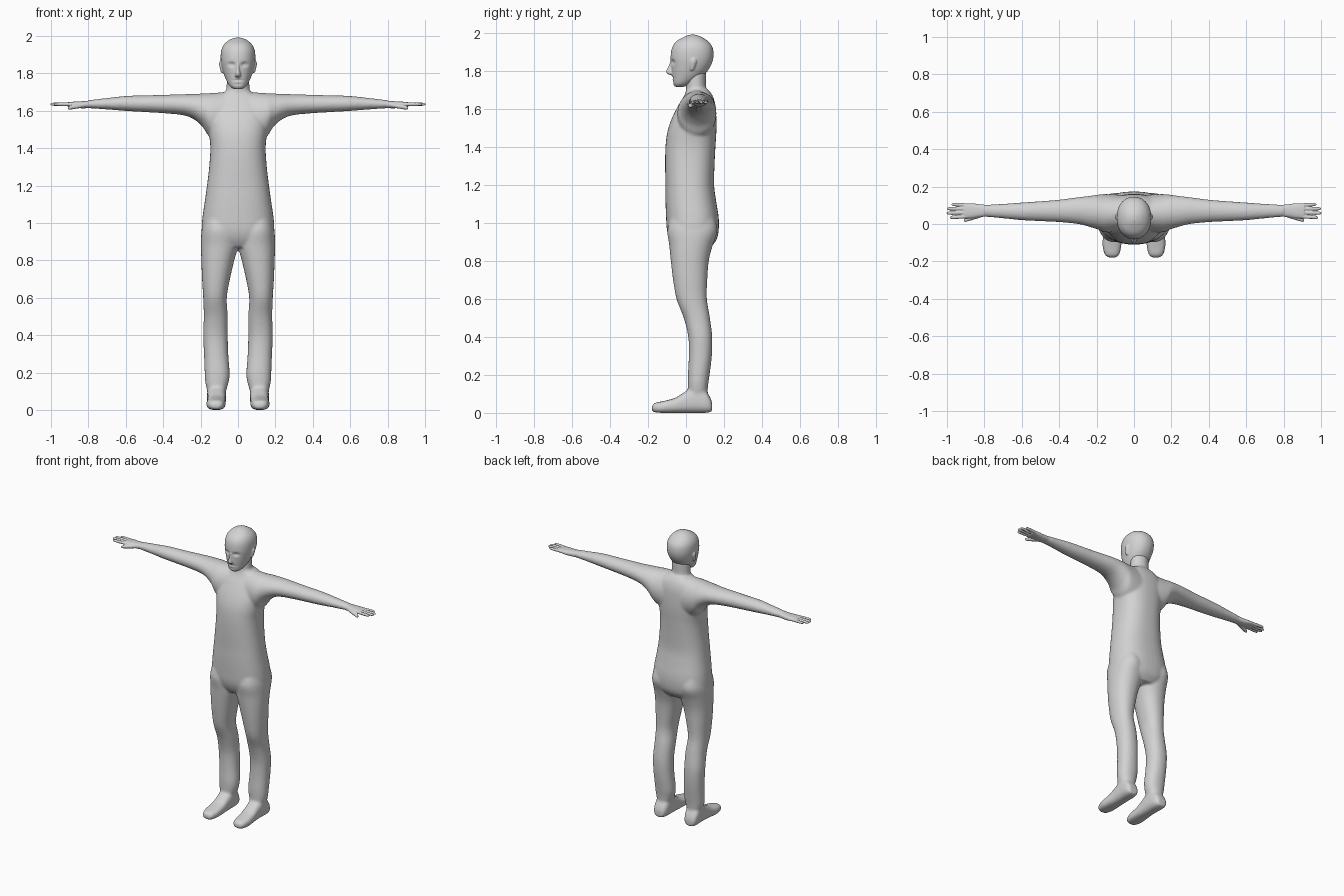
import bpy, bmesh, math
from mathutils import Matrix

cube = bpy.data.objects.get("Cube")
if cube:
    bpy.data.objects.remove(cube, do_unlink=True)

skin = bpy.data.materials.new("light grey")
skin.use_nodes = True
grey = (0.65, 0.65, 0.65, 1)
skin.diffuse_color = grey
skin.node_tree.nodes["Principled BSDF"].inputs["Base Color"].default_value = grey


def spline(rows, steps):
    """Catmull-Rom refinement of a list of section rows."""
    result = []
    last = len(rows) - 1
    for i in range(last):
        a, b, c, d = (rows[max(i - 1, 0)], rows[i], rows[i + 1], rows[min(i + 2, last)])
        for k in range(steps):
            t = k / steps
            result.append([q + t * ((r - p) + t * (2 * p - 5 * q + 4 * r - s
                           + t * (3 * q - p - 3 * r + s))) / 2
                           for p, q, r, s in zip(a, b, c, d)])
    return result + [list(rows[last])]


def loft(bm, axis, rows, power=2, side=1, count=40, steps=5):
    """Skin rounded sections; row = position, low and high u, low and high v."""
    rings = []
    for t, u_low, u_high, v_low, v_high in spline(rows, steps):
        ring = []
        for i in range(count):
            angle = math.tau * i / count
            c, s = math.cos(angle), math.sin(angle)
            u = (u_low + u_high + (u_high - u_low) * math.copysign(abs(c) ** (2 / power), c)) / 2
            v = (v_low + v_high + (v_high - v_low) * math.copysign(abs(s) ** (2 / power), s)) / 2
            x, y, z = {"x": (t, u, v), "y": (u, t, v), "z": (u, v, t)}[axis]
            ring.append(bm.verts.new((x * side, y, z)))
        rings.append(ring)
    for low, high in zip(rings, rings[1:]):
        for i in range(count):
            j = (i + 1) % count
            bm.faces.new((low[i], low[j], high[j], high[i]))
    bm.faces.new(rings[0][::-1])
    bm.faces.new(rings[-1])
    return [v for ring in rings for v in ring]


def centred(rows):
    """Rows given as position, half width, front, back."""
    return [(t, -w, w, front, back) for t, w, front, back in rows]


def finish(name, bm, voxel, smoothing):
    """Fuse overlapping shells into one smooth skin."""
    bmesh.ops.recalc_face_normals(bm, faces=bm.faces[:])
    mesh = bpy.data.meshes.new(name)
    bm.to_mesh(mesh)
    bm.free()
    mesh.materials.append(skin)
    obj = bpy.data.objects.new(name, mesh)
    bpy.context.collection.objects.link(obj)
    fuse = obj.modifiers.new("fuse", 'REMESH')
    fuse.mode = 'VOXEL'
    fuse.voxel_size = voxel
    fuse.use_smooth_shade = True
    relax = obj.modifiers.new("relax", 'SMOOTH')
    relax.factor = 0.5
    relax.iterations = smoothing
    return obj


# Torso and neck
body = bmesh.new()
loft(body, "z", centred([
    (.87, .1, -.06, .13), (.91, .17, -.085, .16), (.96, .193, -.1, .172),
    (1.03, .19, -.105, .172), (1.12, .177, -.108, .158), (1.2, .166, -.108, .148),
    (1.3, .154, -.11, .15), (1.4, .148, -.108, .155), (1.48, .155, -.098, .16),
    (1.55, .16, -.075, .16), (1.62, .15, -.04, .155), (1.67, .12, -.01, .14),
    (1.705, .065, .003, .115)]), power=2.4)
loft(body, "z", centred([
    (1.6, .08, -.02, .13), (1.68, .07, -.002, .115), (1.72, .062, 0, .105),
    (1.8, .06, 0, .105)]))

arm = [(.06, -.04, .155, 1.42, 1.7), (.15, -.045, .16, 1.46, 1.694),
       (.19, -.03, .157, 1.515, 1.692), (.24, -.015, .15, 1.557, 1.69),
       (.3, 0, .143, 1.577, 1.688), (.4, .01, .13, 1.587, 1.685),
       (.5, .015, .122, 1.593, 1.682), (.6, .02, .115, 1.599, 1.679),
       (.7, .03, .108, 1.607, 1.668), (.81, .04, .102, 1.614, 1.655)]
leg = [(.09, .068, .162, .01, .112), (.15, .05, .175, .01, .117),
       (.2, .045, .178, .01, .124), (.3, .052, .182, .015, .136),
       (.4, .055, .186, .012, .138), (.5, .055, .183, -.012, .126),
       (.6, .06, .186, -.05, .11), (.7, .043, .192, -.068, .112),
       (.8, .02, .196, -.08, .12), (.88, 0, .198, -.088, .14),
       (.96, .01, .195, -.098, .166), (1.03, .03, .18, -.08, .15)]
foot = [(-.18, .098, .135, .012, .035), (-.165, .08, .155, .003, .052),
        (-.12, .068, .168, 0, .062), (-.06, .066, .166, 0, .078),
        (-.01, .066, .163, 0, .108), (.05, .064, .165, 0, .14),
        (.1, .067, .165, 0, .12), (.128, .078, .157, .004, .08),
        (.138, .09, .145, .01, .05)]
for side in (-1, 1):
    loft(body, "x", arm, side=side)
    loft(body, "z", leg, power=2.2, side=side)
    loft(body, "y", foot, power=2.7, side=side)
finish("body", body, .008, 6)

# Hands: palm, four fingers and thumb
palm = [(.77, .043, .1, 1.616, 1.655), (.83, .036, .106, 1.613, 1.651),
        (.87, .031, .111, 1.617, 1.649), (.91, .032, .109, 1.623, 1.646)]


def digit(bm, start, end, radius, side):
    rows = []
    for t, scale in ((0, 1), (.5, 1), (.9, .85), (1, .35)):
        x, y, z = (a + (b - a) * t for a, b in zip(start, end))
        r = radius * scale
        rows.append((x, y - r, y + r, z - r, z + r))
    loft(bm, "x", rows, side=side, count=16)


for side, label in ((-1, "right"), (1, "left")):
    hand = bmesh.new()
    loft(hand, "x", palm, power=2.4, side=side)
    for y, tip_y, tip_x in ((.041, .034, .985), (.061, .058, 1.002),
                            (.081, .082, 1.0), (.1, .105, .975)):
        digit(hand, (.88, y, 1.634), (tip_x, tip_y, 1.635), .0095, side)
    digit(hand, (.81, .05, 1.632), (.91, .019, 1.615), .012, side)
    finish(label + "_hand", hand, .003, 2)

# Head with sockets and mouth pressed into the face
head = bmesh.new()
skull = loft(head, "z", centred([
    (1.717, .025, -.058, -.01), (1.735, .047, -.068, .03), (1.775, .068, -.073, .09),
    (1.82, .083, -.077, .126), (1.87, .092, -.081, .144), (1.92, .09, -.074, .141),
    (1.955, .074, -.052, .118), (1.98, .044, -.01, .08), (1.991, .012, .02, .05)]),
    power=2.15, count=96, steps=10)
dents = [(-.034, 1.847, .017, .011, .013), (.034, 1.847, .017, .011, .013),
         (0, 1.763, .024, .004, .008), (0, 1.742, .02, .006, .004)]
for v in skull:
    if v.co.y < 0:
        x, z = v.co.x, v.co.z
        v.co.y += sum(depth * math.exp(-((x - cx) / w) ** 2 - ((z - cz) / h) ** 2)
                      for cx, cz, w, h, depth in dents)

# Nose, eyes and ears
loft(head, "z", centred([
    (1.778, .01, -.082, -.05), (1.787, .017, -.099, -.05), (1.8, .014, -.104, -.05),
    (1.83, .009, -.09, -.05), (1.862, .012, -.08, -.06)]), count=24)
for side in (-1, 1):
    bmesh.ops.create_uvsphere(head, u_segments=20, v_segments=12, radius=.013,
                              matrix=Matrix.Translation((.034 * side, -.052, 1.846)))
    loft(head, "z", [(1.802, .074, .088, .024, .036), (1.815, .074, .094, .02, .045),
                     (1.85, .08, .101, .022, .056), (1.868, .08, .096, .032, .05)],
         side=side, count=24)
finish("head", head, .004, 2)
